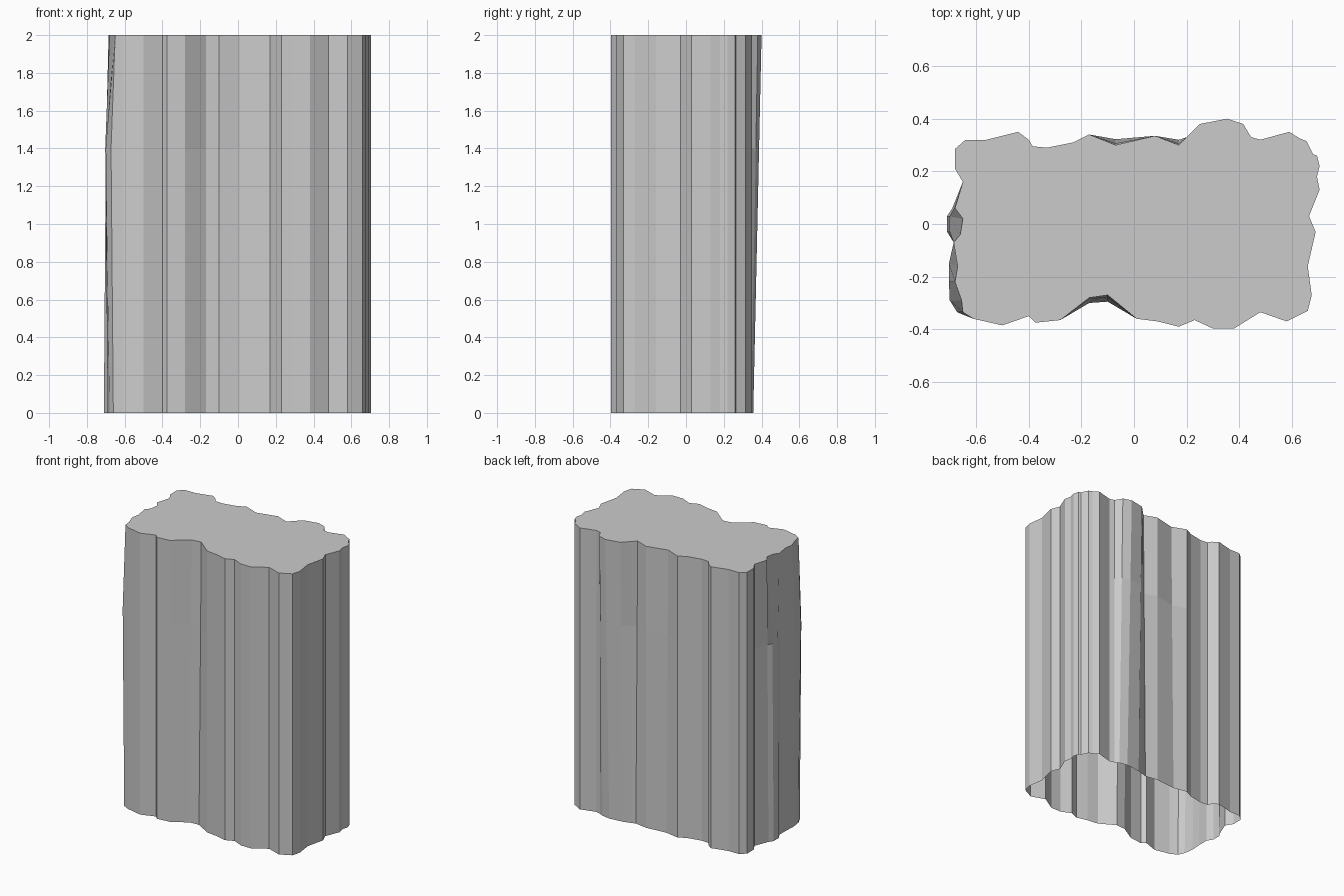
import bpy, bmesh

# Top outline of the rock, counter-clockwise from the front left corner
top = [
    (-.61, -.36), (-.50, -.385), (-.40, -.35), (-.375, -.375), (-.28, -.365),
    (-.17, -.28), (-.10, -.27), (.01, -.36), (.09, -.37), (.17, -.39),
    (.23, -.365), (.30, -.397), (.38, -.397), (.48, -.335), (.58, -.37),
    (.66, -.33), (.675, -.27), (.66, -.16), (.69, -.03), (.665, .03),
    (.705, .13), (.695, .18), (.705, .22), (.695, .26), (.68, .265),
    (.655, .315), (.63, .325), (.59, .35), (.48, .32), (.445, .33),
    (.415, .38), (.355, .40), (.25, .38), (.20, .33), (.17, .30),
    (.08, .335), (-.07, .30), (-.17, .34), (-.23, .31), (-.33, .29),
    (-.385, .295), (-.40, .32), (-.44, .35), (-.56, .32), (-.64, .32),
    (-.68, .285), (-.68, .21), (-.65, .16), (-.68, .06), (-.65, .02),
    (-.66, -.04), (-.685, -.07), (-.67, -.16), (-.68, -.22), (-.655, -.29),
    (-.65, -.335),
]

# Columns that lean: top point -> point at the foot
foot = {
    (-.17, -.28): (-.17, -.30), (-.10, -.27): (-.10, -.295),
    (.415, .38): (.415, .345), (.355, .40): (.355, .356), (.25, .38): (.25, .345),
    (.17, .30): (.17, .32), (-.07, .30): (-.07, .322),
    (-.68, .06): (-.69, .06), (-.65, .02): (-.71, .03), (-.66, -.04): (-.71, -.03),
    (-.67, -.16): (-.685, -.15), (-.68, -.22): (-.69, -.22),
    (-.655, -.29): (-.68, -.29), (-.65, -.335): (-.66, -.335),
}
# Columns on the left that bulge partway up
bulge = {
    (-.65, .02): (-.70, .03), (-.66, -.04): (-.70, -.03),
    (-.67, -.16): (-.703, -.15), (-.68, -.22): (-.703, -.22),
    (-.655, -.29): (-.70, -.29), (-.65, -.335): (-.672, -.335),
}
MID = 1.4


def middle(p):
    f = foot.get(p, p)
    t = MID / 2
    return bulge.get(p, (f[0] + (p[0] - f[0]) * t, f[1] + (p[1] - f[1]) * t))


# Rock walls with a flat top and an open underside
bm = bmesh.new()
rings = [
    [bm.verts.new((*foot.get(p, p), 0)) for p in top],
    [bm.verts.new((*middle(p), MID)) for p in top],
    [bm.verts.new((*p, 2)) for p in top],
]
n = len(top)
for lower, upper in zip(rings, rings[1:]):
    for i in range(n):
        j = (i + 1) % n
        bm.faces.new((lower[i], lower[j], upper[j], upper[i]))
bm.faces.new(rings[-1])

mesh = bpy.data.meshes.new("rock_block")
bm.to_mesh(mesh)
bm.free()
bpy.context.collection.objects.link(bpy.data.objects.new("rock_block", mesh))
